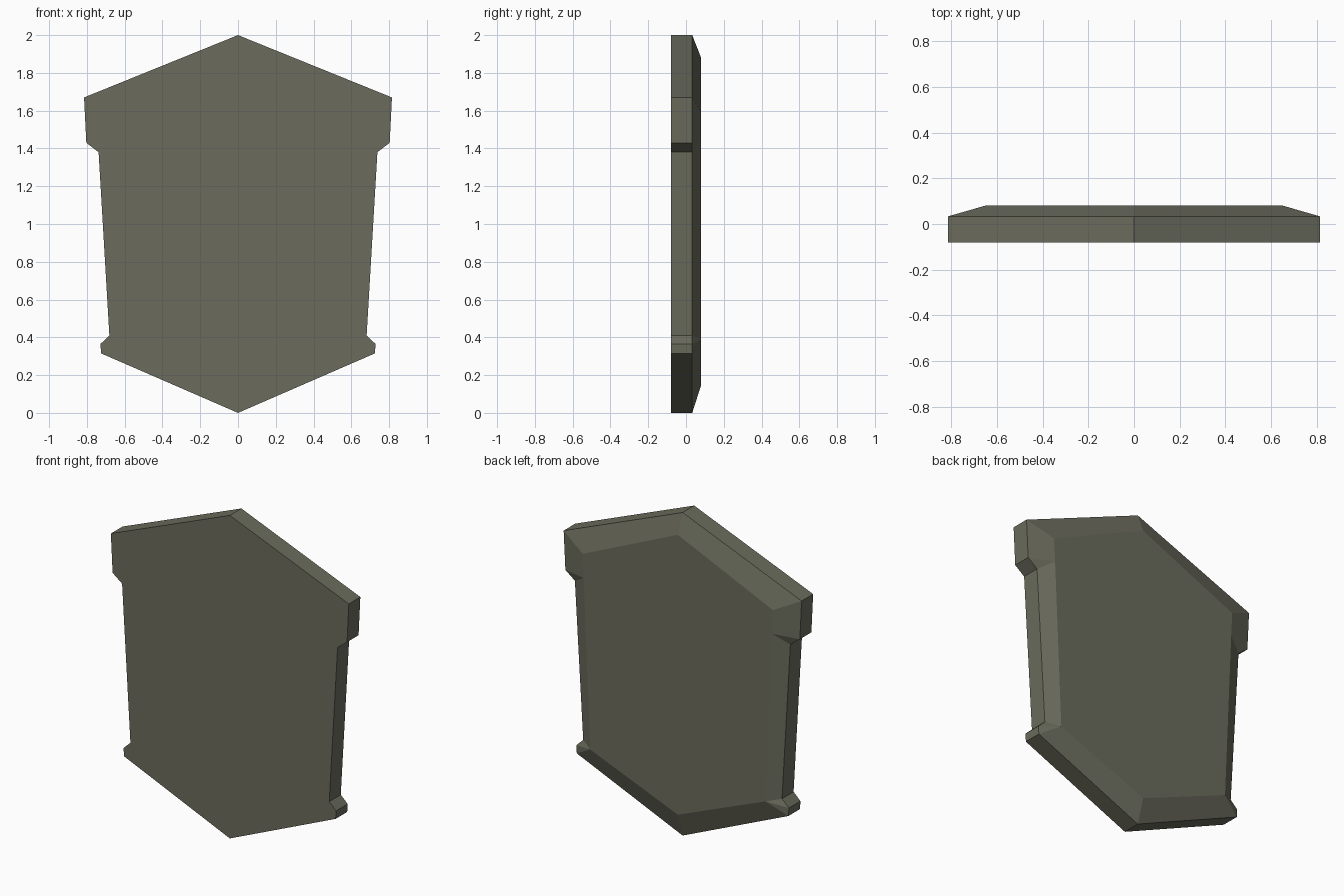
import bpy, bmesh

if "Cube" in bpy.data.objects:
    bpy.data.objects.remove(bpy.data.objects["Cube"])

stone = bpy.data.materials.new("olive_grey_stone")
stone.diffuse_color = (0.145, 0.148, 0.108, 1)
stone.use_nodes = True
stone.node_tree.nodes["Principled BSDF"].inputs["Base Color"].default_value = stone.diffuse_color

Y_FRONT, Y_RIM, Y_BACK = -0.08, 0.033, 0.08

# Right half of the outline, top tip to bottom tip: (x, z)
outline = [(0, 2), (0.815, 1.67), (0.803, 1.43), (0.738, 1.38),
           (0.681, 0.41), (0.728, 0.365), (0.725, 0.315), (0, 0)]
# Smaller back plate, and which of its points each outline point slopes to
plate = [(0, 1.88), (0.652, 1.588), (0.645, 1.44), (0.6, 0.39), (0, 0.147)]
slope_to = [0, 1, 2, 2, 3, 3, 3, 4]


def mirrored(half):
    return half + [(-x, z) for x, z in half[-2:0:-1]]


bm = bmesh.new()


def ring(points, y):
    return [bm.verts.new((x, y, z)) for x, z in points]


full = mirrored(outline)
front = ring(full, Y_FRONT)
rim = ring(full, Y_RIM)
back = ring(mirrored(plate), Y_BACK)
links = slope_to + [(len(back) - i) % len(back) for i in slope_to[-2:0:-1]]

# Front face, back plate, straight rim and sloped border
bm.faces.new(front)
bm.faces.new(back)
n = len(full)
for i in range(n):
    j = (i + 1) % n
    bm.faces.new((front[i], front[j], rim[j], rim[i]))
    corners = [rim[i], rim[j], back[links[j]]]
    if links[i] != links[j]:
        corners.append(back[links[i]])
    bm.faces.new(corners)
bmesh.ops.recalc_face_normals(bm, faces=bm.faces)

mesh = bpy.data.meshes.new("stone_slab")
bm.to_mesh(mesh)
bm.free()
mesh.materials.append(stone)
slab = bpy.data.objects.new("stone_slab", mesh)
bpy.context.collection.objects.link(slab)
